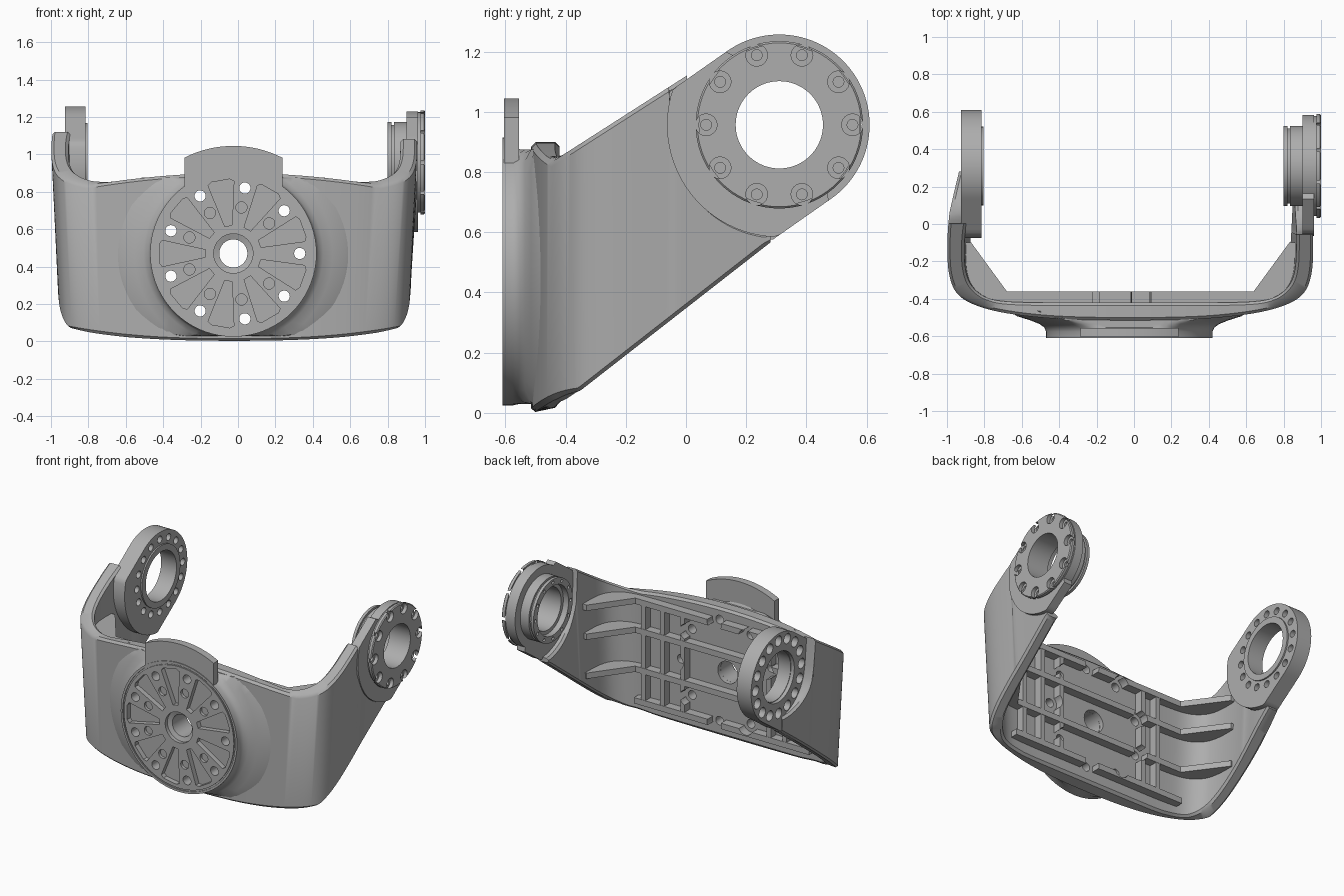
import bpy, bmesh
from math import sin, cos, pi, radians, asin, sqrt
from mathutils import Vector

if "Cube" in bpy.data.objects:
    bpy.data.objects.remove(bpy.data.objects["Cube"])

grey = bpy.data.materials.new("machined_grey")
grey.use_nodes = True
grey.diffuse_color = (0.42, 0.42, 0.42, 1)
grey.node_tree.nodes["Principled BSDF"].inputs["Base Color"].default_value = (0.42, 0.42, 0.42, 1)

CX = -0.02               # middle of the bracket
DX, DZ = -0.025, 0.47    # front disc centre
PY, PZ = 0.31, 0.957     # pivot centre
SLOPE = radians(35)      # direction of the arms
AXES = {"X": lambda u, v, h: (h, u, v),
        "Y": lambda u, v, h: (u, h, v),
        "Z": lambda u, v, h: (u, v, h)}


def circle(u, v, r, n=32):
    return [(u + r * cos(2 * pi * i / n), v + r * sin(2 * pi * i / n)) for i in range(n)]


def rect(u0, u1, v0, v1):
    return [(u0, v0), (u1, v0), (u1, v1), (u0, v1)]


def polar(u, v, r, deg):
    return u + r * cos(radians(deg)), v + r * sin(radians(deg))


def prism(bm, pts, h0, h1, axis):
    """Extrude a flat outline along an axis."""
    lo = [bm.verts.new(AXES[axis](u, v, h0)) for u, v in pts]
    hi = [bm.verts.new(AXES[axis](u, v, h1)) for u, v in pts]
    bm.faces.new(lo)
    bm.faces.new(hi)
    bridge(bm, lo, hi)


def bridge(bm, a, b):
    for i in range(len(a)):
        j = (i + 1) % len(a)
        bm.faces.new((a[i], a[j], b[j], b[i]))


def finish(name, bm):
    bmesh.ops.recalc_face_normals(bm, faces=bm.faces)
    mesh = bpy.data.meshes.new(name)
    bm.to_mesh(mesh)
    bm.free()
    mesh.materials.append(grey)
    ob = bpy.data.objects.new(name, mesh)
    bpy.context.collection.objects.link(ob)
    return ob


def solid(name, parts):
    bm = bmesh.new()
    for part in parts:
        prism(bm, *part)
    return finish(name, bm)


def lathe(name, profile, axis, u, v, n=72):
    """Spin a closed (radius, height) profile about an axis."""
    bm = bmesh.new()
    rings = [[bm.verts.new(AXES[axis](*p, h)) for p in circle(u, v, r, n)] for r, h in profile]
    for a, b in zip(rings, rings[1:] + rings[:1]):
        bridge(bm, a, b)
    return finish(name, bm)


def cut(ob, parts, overlapping=False):
    cutter = solid("cutter", parts)
    cutter.hide_render = True
    mod = ob.modifiers.new("cut", "BOOLEAN")
    mod.operation, mod.object, mod.solver = "DIFFERENCE", cutter, "EXACT"
    mod.use_self = overlapping
    bpy.context.view_layer.objects.active = ob
    bpy.ops.object.modifier_apply(modifier=mod.name)
    bpy.data.objects.remove(cutter)


def smooth(ob, angle=35):
    bpy.ops.object.select_all(action="DESELECT")
    ob.select_set(True)
    bpy.context.view_layer.objects.active = ob
    bpy.ops.object.shade_smooth_by_angle(angle=radians(angle))


def chaikin(pts, rounds=3):
    pts = [Vector(p) for p in pts]
    for _ in range(rounds):
        new = [pts[0]]
        for a, b in zip(pts, pts[1:]):
            new += [a.lerp(b, 0.25), a.lerp(b, 0.75)]
        pts = new + [pts[-1]]
    return pts


# U-shaped shell, swept along matching outer and inner plan curves
outer = [(0.3, -0.515), (0.6, -0.49), (0.8, -0.45), (0.93, -0.385), (0.975, -0.27), (0.98, -0.1)]
inner = [(0.3, -0.42), (0.6, -0.42), (0.76, -0.405), (0.85, -0.34), (0.885, -0.25), (0.89, -0.1)]


def plan(half, right_end, left_end):
    left = [(-x, y) for x, y in reversed(half + left_end)]
    return chaikin(left + half + right_end)


def shell_point(p, top):
    x, y = p
    if top:
        z = max(0.85 + 0.64 * (y + 0.42), 0.83 + 0.07 * max(0, 1 - (x / 0.8) ** 2))
        # Past the pivot plate's rim the arm only continues below its arc
        r = 0.362 if x > 0 else 0.29
        if y > PY - r:
            z = min(z, PZ - sqrt(r * r - (PY - y) ** 2))
    else:
        z = max(0.02 + 0.78 * (y + 0.42), 0.08 * abs(x) ** 2.5)
    draft = 0.945 + 0.055 * min(z / 0.8, 1)
    return Vector((CX + x * draft, y, z))


def section(o, i):
    """Four-sided wall section with chamfered corners."""
    c = [shell_point(o, False), shell_point(o, True), shell_point(i, True), shell_point(i, False)]
    pts = []
    for k in range(4):
        for other in (c[k - 1], c[(k + 1) % 4]):
            d = other - c[k]
            pts.append(c[k] + d * min(0.3, 0.015 / max(d.length, 0.001)))
    return pts


bm = bmesh.new()
out_path = plan(outer, [(0.975, y) for y in (0, 0.1, 0.2, 0.28)],
                [(0.97, 0.05), (0.95, 0.17), (0.925, 0.28)])
in_path = plan(inner, [(0.89, y) for y in (0, 0.1, 0.2, 0.28)],
               [(0.87, 0.05), (0.85, 0.17), (0.84, 0.28)])
sections = [[bm.verts.new(p) for p in section(o, i)] for o, i in zip(out_path, in_path)]
for a, b in zip(sections, sections[1:]):
    bridge(bm, a, b)
bm.faces.new(sections[0])
bm.faces.new(sections[-1])
shell = finish("curved_shell", bm)

# Through holes shared by the shell, ribs and disc
spokes = [40 * k for k in range(9)]
through = [(circle(*polar(DX, DZ, 0.355, a), 0.03, 20), -0.7, -0.3, "Y") for a in spokes]
cut(shell, through + [(circle(DX, DZ, 0.076), -0.7, -0.3, "Y")])
smooth(shell)

# Front mounting disc with flared base
disc = lathe("front_disc", [
    (0.075, -0.45), (0.075, -0.575), (0.105, -0.585), (0.105, -0.61), (0.42, -0.61), (0.42, -0.603),
    (0.43, -0.603), (0.43, -0.61), (0.445, -0.61), (0.445, -0.575), (0.455, -0.553), (0.48, -0.535),
    (0.53, -0.515), (0.6, -0.493), (0.64, -0.465), (0.62, -0.45)], "Y", DX, DZ)
for v in disc.data.vertices:
    if v.co.y > -0.57:
        v.co.z = min(max(v.co.z, 0.03), 0.875)


def wedge(deg):
    ends = ((0.15, -0.02), (0.38, -0.07), (0.395, -0.05), (0.395, 0.05), (0.38, 0.07), (0.15, 0.02))
    c, s = cos(radians(deg)), sin(radians(deg))
    return [(DX + r * c - w * s, DZ + r * s + w * c) for r, w in ends]


cut(disc, through)
cut(disc, [(wedge(a + 20), -0.7, -0.575, "Y") for a in spokes])
cut(disc, [(circle(*polar(DX, DZ, 0.25, a), 0.03, 20), -0.7, -0.59, "Y") for a in spokes[1:]])
smooth(disc)

# Curved tab above the disc
tab_pts = []
for r, way in ((0.575, 1), (0.425, -1)):
    spread = asin(0.262 / r)
    for k in range(17):
        a = pi / 2 + way * spread * (k / 8 - 1)
        tab_pts.append((DX + r * cos(a), DZ + r * sin(a)))
smooth(solid("top_tab", [(tab_pts, -0.605, -0.555, "Y")]))

# Rib grid behind the front wall
rails = ((0.1, 0.14), (0.32, 0.36), (0.59, 0.63), (0.79, 0.83))
ribs = [(rect(-0.69, 0.65, z0, z1), -0.44, -0.36, "Y") for z0, z1 in rails]
for x in (-0.5, -0.38, 0.28, 0.435, 0.58):
    ribs.append((rect(x - 0.016, x + 0.016, 0.12, 0.81), -0.44, -0.362, "Y"))
ribs_ob = solid("back_ribs", ribs)
notches = [(circle(*polar(DX, DZ, 0.355, a), 0.055, 24), -0.42, -0.3, "Y") for a in spokes]
cut(ribs_ob, notches, True)
cut(ribs_ob, through, True)
smooth(ribs_ob)

# Corner gussets tying the ribs to the arms
gussets = []
for side in (1, -1):
    outline = [(CX + side * x, y) for x, y in ((0.66, -0.44), (0.66, -0.36), (0.85, -0.1), (0.9, -0.1),
                                               (0.9, -0.3), (0.82, -0.42))]
    gussets += [(outline, z0, z1, "Z") for z0, z1 in rails[1:]]
solid("corner_gussets", gussets)


# Arm ends: round plate clipped to the width of the arm
def arm_end(name, reach, x0, x1, hole, tip):
    pts = []
    for k in range(120):
        a = 2 * pi * k / 120
        r = tip
        if cos(a - SLOPE) < 0:
            r = min(reach, 0.3 / max(abs(sin(a - SLOPE)), 0.01))
        pts.append((PY + r * cos(a), PZ + r * sin(a)))
    ob = solid(name, [(pts, x0, x1, "X")])
    cut(ob, [(circle(PY, PZ, hole, 64), -1.2, 1.2, "X")])
    return ob


right_ring = arm_end("right_arm_ring", 0.385, -0.925, -0.815, 0.172, 0.3)
bolts = [polar(PY, PZ, 0.25, 22.5 * k) for k in range(16)]
cut(right_ring, [(circle(*b, 0.035, 20), -1, -0.87, "X") for b in bolts])
cut(right_ring, [(circle(*b, 0.024, 16), -1, -0.7, "X") for b in bolts])
smooth(right_ring)
smooth(lathe("right_ring_lip", [(0.168, -0.9), (0.168, -0.805), (0.21, -0.805), (0.21, -0.9)], "X", PY, PZ))
smooth(arm_end("left_arm_plate", 0.373, 0.9, 0.962, 0.2, 0.272))

# Stepped bearing hub on the left arm
hub = lathe("left_hub", [
    (0.145, 0.84), (0.17, 0.84), (0.17, 0.8), (0.215, 0.8), (0.215, 0.82), (0.2, 0.82), (0.2, 0.835),
    (0.215, 0.835), (0.215, 0.905), (0.268, 0.905), (0.268, 0.975), (0.278, 0.975), (0.278, 0.994),
    (0.272, 1.0), (0.145, 1.0)], "X", PY, PZ)
bolts = [polar(PY, PZ, 0.243, 36 * k) for k in range(10)]
cut(hub, [(circle(*b, 0.036, 24), 0.975, 1.1, "X") for b in bolts])
cut(hub, [(circle(*b, 0.018, 16), 0.85, 1.1, "X") for b in bolts])
cut(hub, [(circle(*polar(PY, PZ, 0.193, 30 * k), 0.011, 12), 0.7, 0.815, "X") for k in range(12)])
smooth(hub)
